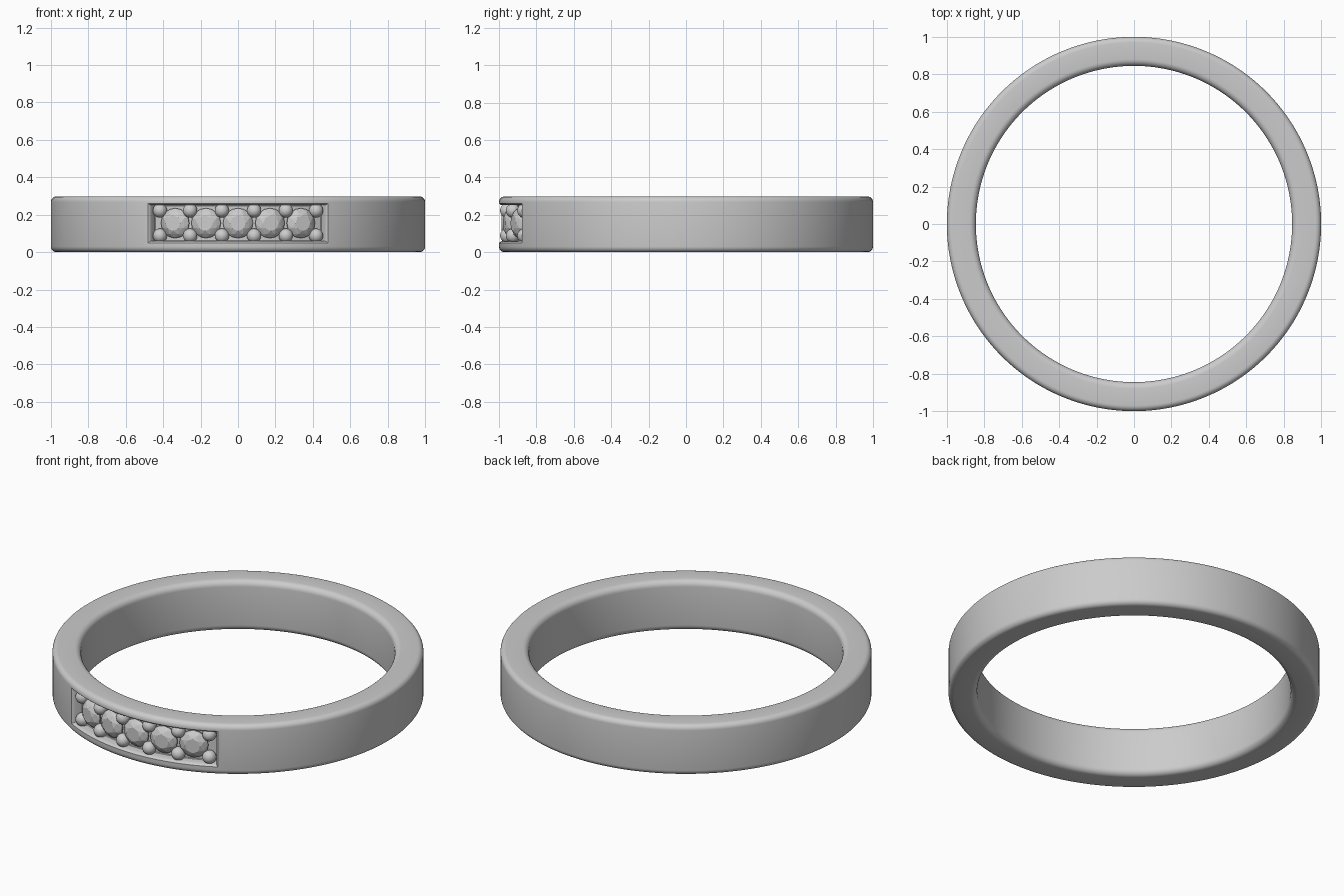
import bpy, bmesh, math
from mathutils import Matrix, Vector

if "Cube" in bpy.data.objects:
    bpy.data.objects.remove(bpy.data.objects["Cube"])

R_OUT, R_IN, H = 1.0, 0.845, 0.298
MID = 0.155
STEP = math.radians(10.3)


def finish(bm, name, smooth=None):
    bmesh.ops.recalc_face_normals(bm, faces=bm.faces)
    me = bpy.data.meshes.new(name)
    bm.to_mesh(me)
    bm.free()
    ob = bpy.data.objects.new(name, me)
    bpy.context.collection.objects.link(ob)
    if smooth:
        shade(ob, smooth)
    return ob


def shade(ob, angle):
    bpy.ops.object.select_all(action='DESELECT')
    ob.select_set(True)
    bpy.context.view_layer.objects.active = ob
    bpy.ops.object.shade_smooth_by_angle(angle=math.radians(angle))


def polar(r, a, z):
    # angle 0 is the front of the ring (-y)
    return Vector((r * math.sin(a), -r * math.cos(a), z))


def bridge(bm, a, b):
    n = len(a)
    for i in range(n):
        bm.faces.new((a[i], a[(i + 1) % n], b[(i + 1) % n], b[i]))


# Band: rounded rectangle profile revolved around z
def make_band():
    prof = []
    for cr, cz, f, start in ((R_OUT, H, 0.03, 0), (R_IN, H, 0.035, 90),
                             (R_IN, 0, 0.035, 180), (R_OUT, 0, 0.03, 270)):
        x = cr - f if cr == R_OUT else cr + f
        z = cz - f if cz == H else f
        for k in range(7):
            t = math.radians(start + 15 * k)
            prof.append((x + f * math.cos(t), z + f * math.sin(t)))
    bm = bmesh.new()
    n = 192
    loops = [[bm.verts.new(polar(r, 2 * math.pi * i / n, z)) for r, z in prof] for i in range(n)]
    for i in range(n):
        bridge(bm, loops[i], loops[(i + 1) % n])
    return finish(bm, "ring_band")


# Curved pocket cutter with a softly flared rim
def make_cutter():
    bm = bmesh.new()
    half_a, half_z, n, m = math.radians(28.2), 0.096, 60, 8

    def grid(r, off):
        rows = []
        for j in range(m + 1):
            z = MID + (half_z + off) * (2 * j / m - 1)
            rows.append([bm.verts.new(polar(r, (half_a + off) * (2 * i / n - 1), z))
                         for i in range(n + 1)])
        return rows

    def rim(g):
        return (g[0] + [row[-1] for row in g[1:-1]] + g[-1][::-1]
                + [row[0] for row in g[1:-1]][::-1])

    levels = [(0.94, -0.004), (0.943, 0), (0.984, 0), (0.992, 0.003), (0.998, 0.008), (1.03, 0.04)]
    grids = [grid(r, o) for r, o in levels]
    for a, b in zip(grids, grids[1:]):
        bridge(bm, rim(a), rim(b))
    for g in (grids[0], grids[-1]):
        for j in range(m):
            for i in range(n):
                bm.faces.new((g[j][i], g[j][i + 1], g[j + 1][i + 1], g[j + 1][i]))
    for v in [v for v in bm.verts if not v.link_faces]:
        bm.verts.remove(v)
    return finish(bm, "pocket_cutter")


band, cutter = make_band(), make_cutter()
mod = band.modifiers.new("pocket", 'BOOLEAN')
mod.operation, mod.solver, mod.object = 'DIFFERENCE', 'EXACT', cutter
bpy.context.view_layer.objects.active = band
bpy.ops.object.modifier_apply(modifier=mod.name)
bpy.data.objects.remove(cutter)
shade(band, 35)


# Stones: faceted round cut, table facing outward
def make_stone(i, a):
    bm = bmesh.new()

    def ring(r, h, count, turn=0.0):
        return [bm.verts.new((r * math.cos(2 * math.pi * (k + turn) / count),
                              r * math.sin(2 * math.pi * (k + turn) / count), h))
                for k in range(count)]

    ring(0.042, 0.03, 8)
    ring(0.064, 0.018, 8, 0.5)
    ring(0.08, 0.0, 16)
    ring(0.08, -0.006, 16)
    bm.verts.new((0, 0, -0.06))
    bmesh.ops.convex_hull(bm, input=bm.verts)
    bmesh.ops.dissolve_limit(bm, angle_limit=0.01, verts=bm.verts, edges=bm.edges)
    out = polar(1, a, 0)
    side = Vector((math.cos(a), math.sin(a), 0))
    rot = Matrix((side, Vector((0, 0, 1)), out)).transposed().to_4x4()
    bm.transform(Matrix.Translation(polar(0.957, a, MID)) @ rot)
    finish(bm, f"stone_{i + 1}")


for i in range(5):
    make_stone(i, (i - 2) * STEP)

# Holding beads in two rows between the stones
for row, z in (("upper", MID + 0.067), ("lower", MID - 0.067)):
    for i in range(6):
        bm = bmesh.new()
        bmesh.ops.create_uvsphere(bm, u_segments=24, v_segments=16, radius=0.038)
        bm.transform(Matrix.Translation(polar(0.96, (i - 2.5) * STEP, z)))
        finish(bm, f"{row}_bead_{i + 1}", 60)
